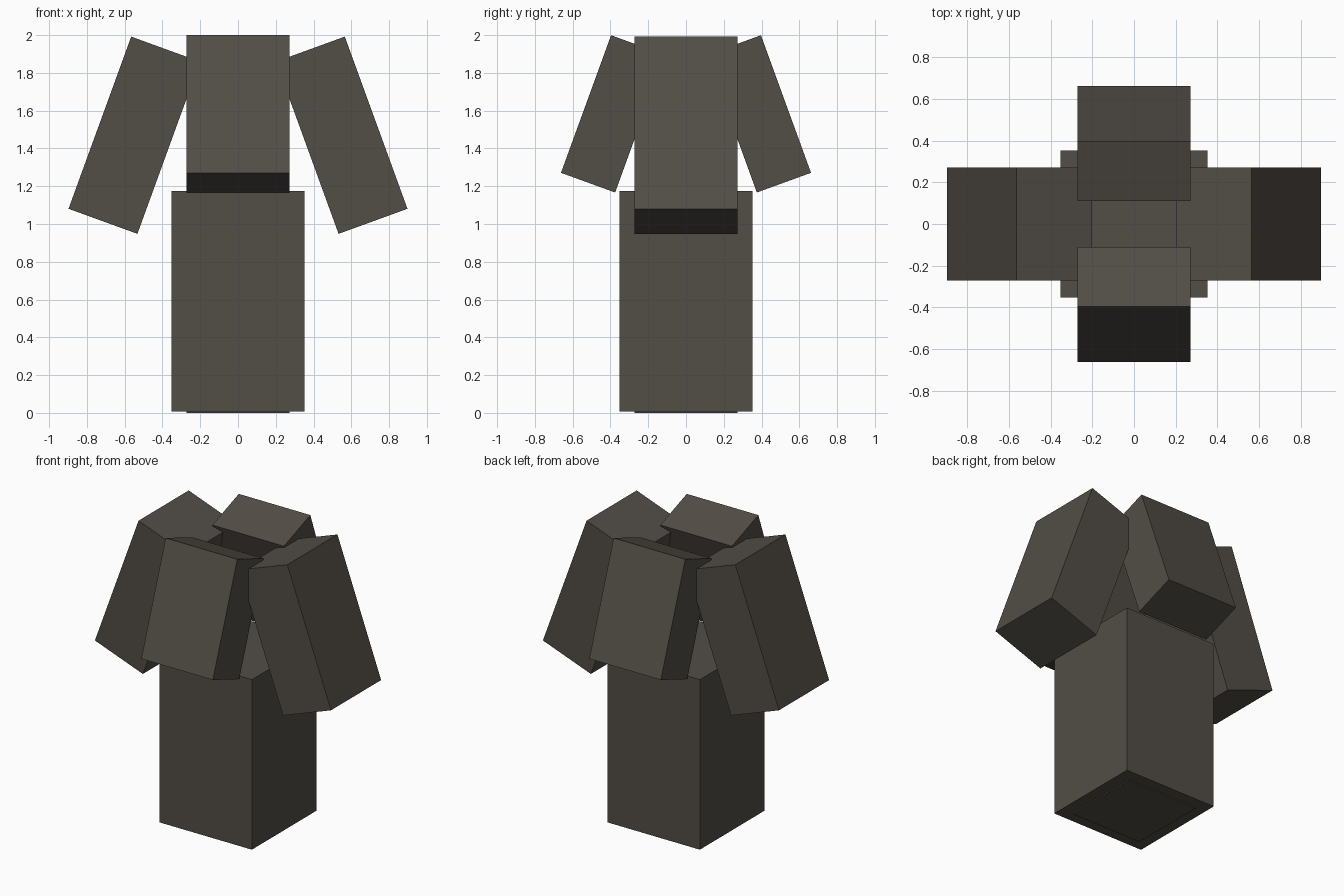
import bpy
import bmesh
import math
from mathutils import Matrix

cube = bpy.data.objects.get("Cube")
if cube:
    bpy.data.objects.remove(cube, do_unlink=True)

# Single dark bark colour
bark = bpy.data.materials.new("dark_bark")
colour = (0.084, 0.074, 0.061, 1.0)
bark.diffuse_color = colour
bark.use_nodes = True
bsdf = bark.node_tree.nodes["Principled BSDF"]
bsdf.inputs["Base Color"].default_value = colour
bsdf.inputs["Roughness"].default_value = 0.9


def add_box(name, size, matrix):
    """Flat-sided box of the given size, placed by a matrix."""
    bm = bmesh.new()
    bmesh.ops.create_cube(bm, size=1.0, matrix=Matrix.Diagonal((*size, 1.0)))
    mesh = bpy.data.meshes.new(name)
    bm.to_mesh(mesh)
    bm.free()
    mesh.materials.append(bark)
    obj = bpy.data.objects.new(name, mesh)
    obj.matrix_world = matrix
    bpy.context.collection.objects.link(obj)
    return obj


# Upright trunk, with a narrower core that shows just below it
add_box("trunk", (0.704, 0.704, 1.168), Matrix.Translation((0, 0, 0.592)))
add_box("trunk_core", (0.544, 0.544, 1.1), Matrix.Translation((0, 0, 0.55)))

# Four drooping slabs, leaning inward at the top: name, turn, size, reach, height
side_size = (0.388, 0.544, 0.97)
end_size = (0.305, 0.544, 0.775)
slabs = [
    ("left_slab", 0, side_size, 0.549, 1.47),
    ("back_slab", 90, end_size, 0.386, 1.583),
    ("right_slab", 180, side_size, 0.549, 1.47),
    ("front_slab", 270, end_size, 0.386, 1.583),
]
tilt = Matrix.Rotation(math.radians(-20), 4, 'Y')
for name, turn, size, reach, height in slabs:
    spin = Matrix.Rotation(math.radians(turn), 4, 'Z')
    add_box(name, size, spin @ Matrix.Translation((reach, 0, height)) @ tilt)
